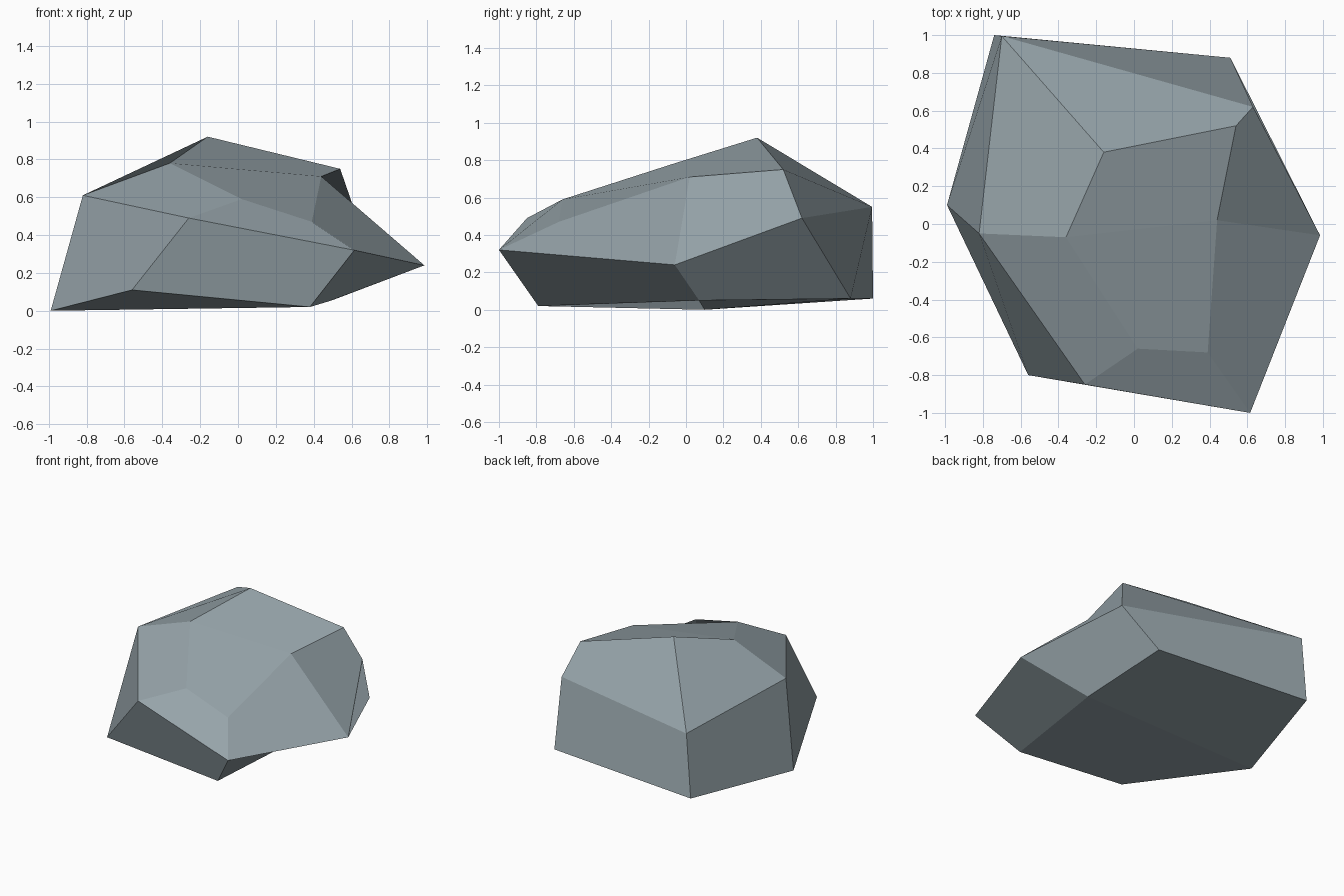
import bpy

if "Cube" in bpy.data.objects:
    bpy.data.objects.remove(bpy.data.objects["Cube"])

# Corner points of the boulder, named by region
P = {
    # underside ring
    'I': (-0.99, 0.10, 0.00), 'J': (-0.56, -0.80, 0.11), 'Q': (0.38, -0.79, 0.02),
    'R': (0.48, 0.07, 0.05), 'C': (0.51, 0.88, 0.06), 'A': (-0.74, 1.00, 0.06),
    # widest ring
    'H': (-0.82, -0.05, 0.61), 'K': (-0.26, -0.85, 0.49), 'L': (0.615, -1.00, 0.32),
    'M': (0.985, -0.06, 0.24), 'D': (0.63, 0.62, 0.49), 'B': (-0.70, 0.995, 0.55),
    # crown
    'G': (-0.36, -0.07, 0.78), 'P': (0.02, -0.66, 0.59), 'O': (0.39, -0.68, 0.47),
    'N': (0.44, 0.02, 0.71), 'E': (0.54, 0.52, 0.75), 'F': (-0.16, 0.38, 0.92),
}

# Flat four-sided facets, counter-clockwise from outside;
# each starts at the corner where its slight fold begins
FACETS = ("GNEF PONG KPGH LOPK OLMN NMDE EDBF HGFB "   # crown
          "IHBA JKHI JQLK RMLQ CDMR CABD "             # sides
          "IRQJ IACR").split()                         # underside

names = list(P)
mesh = bpy.data.meshes.new("boulder")
mesh.from_pydata([P[n] for n in names], [],
                 [[names.index(c) for c in f] for f in FACETS])
mesh.validate()
mesh.update()

# Single stone colour
stone = bpy.data.materials.new("blue grey stone")
stone.diffuse_color = (0.31, 0.375, 0.405, 1)
stone.use_nodes = True
stone.node_tree.nodes["Principled BSDF"].inputs["Base Color"].default_value = stone.diffuse_color
mesh.materials.append(stone)

boulder = bpy.data.objects.new("boulder", mesh)
bpy.context.collection.objects.link(boulder)
